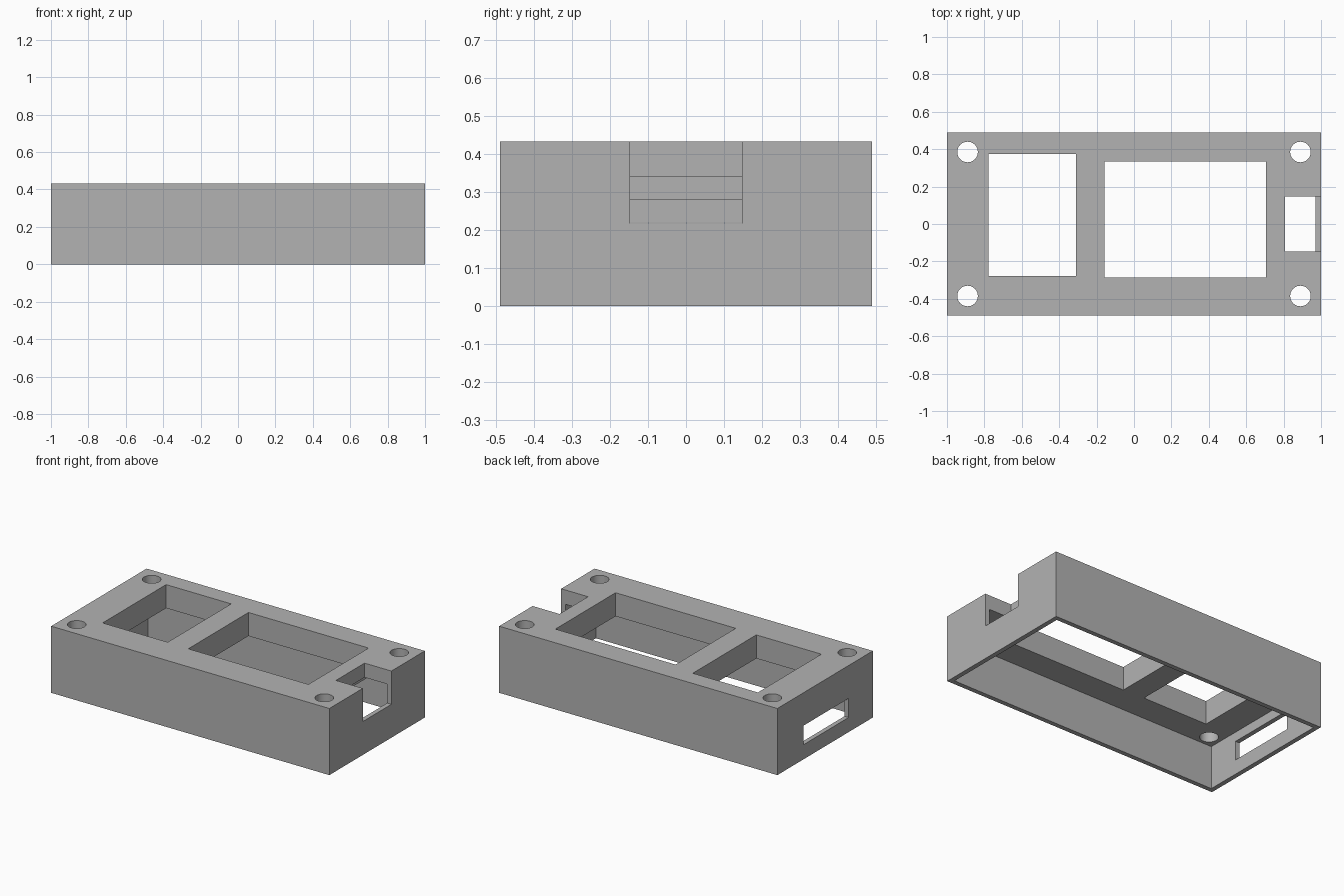
import bpy
import math

cube = bpy.data.objects.get("Cube")
if cube:
    bpy.data.objects.remove(cube, do_unlink=True)

HALF_Y, HEIGHT, WALL = 0.49, 0.433, 0.03
PLATE_Z = 0.28      # underside of the thick top plate
OVER = 0.1          # cutters reach past the outer faces


def box(name, x, y, z):
    """Box given by its (min, max) range along each axis."""
    bpy.ops.mesh.primitive_cube_add(size=1)
    obj = bpy.context.object
    obj.name = name
    for v in obj.data.vertices:
        v.co = [r[0] if c < 0 else r[1] for c, r in zip(v.co, (x, y, z))]
    return obj


def cut(target, cutter):
    """Subtract the cutter from the target and discard the cutter."""
    cutter.hide_render = True
    mod = target.modifiers.new(cutter.name, "BOOLEAN")
    mod.operation = "DIFFERENCE"
    mod.solver = "EXACT"
    mod.object = cutter
    bpy.ops.object.select_all(action="DESELECT")
    bpy.context.view_layer.objects.active = target
    target.select_set(True)
    bpy.ops.object.modifier_apply(modifier=mod.name)
    bpy.data.objects.remove(cutter, do_unlink=True)


# Outer shell
case = box("enclosure_cover", (-1, 1), (-HALF_Y, HALF_Y), (0, HEIGHT))
inner_x, inner_y = 1 - WALL, HALF_Y - WALL

# Cavity open at the bottom, and a shallow recess above it by the port
cut(case, box("cavity", (-inner_x, inner_x), (-inner_y, inner_y), (-OVER, PLATE_Z)))
cut(case, box("port_recess", (0.75, inner_x), (-0.3, 0.3), (0.2, 0.34)))

# Windows through the top plate
through = (0.2, HEIGHT + OVER)
cut(case, box("small_window", (-0.778, -0.31), (-0.279, 0.373), through))
cut(case, box("large_window", (-0.158, 0.706), (-0.285, 0.333), through))

# Open notch in the left end, closed slot in the right end
cut(case, box("port_notch", (0.807, 1 + OVER), (-0.147, 0.147), (0.217, HEIGHT + OVER)))
cut(case, box("end_slot", (-1 - OVER, -0.9), (-0.242, 0.222), (0.095, 0.219)))

# Screw holes in the four corners
for sx in (-1, 1):
    for sy in (-1, 1):
        bpy.ops.mesh.primitive_cylinder_add(
            vertices=40, radius=0.055, depth=0.4,
            location=(sx * 0.89, sy * 0.385, 0.4))
        hole = bpy.context.object
        hole.name = "screw_hole"
        cut(case, hole)

# Plain grey plastic
grey = bpy.data.materials.new("plain_grey")
grey.use_nodes = True
colour = (0.45, 0.45, 0.45, 1)
grey.diffuse_color = colour
grey.node_tree.nodes["Principled BSDF"].inputs["Base Color"].default_value = colour
case.data.materials.clear()
case.data.materials.append(grey)
for poly in case.data.polygons:
    poly.material_index = 0

# Smooth hole walls, sharp edges elsewhere
bpy.context.view_layer.objects.active = case
case.select_set(True)
bpy.ops.object.shade_smooth_by_angle(angle=math.radians(30))
